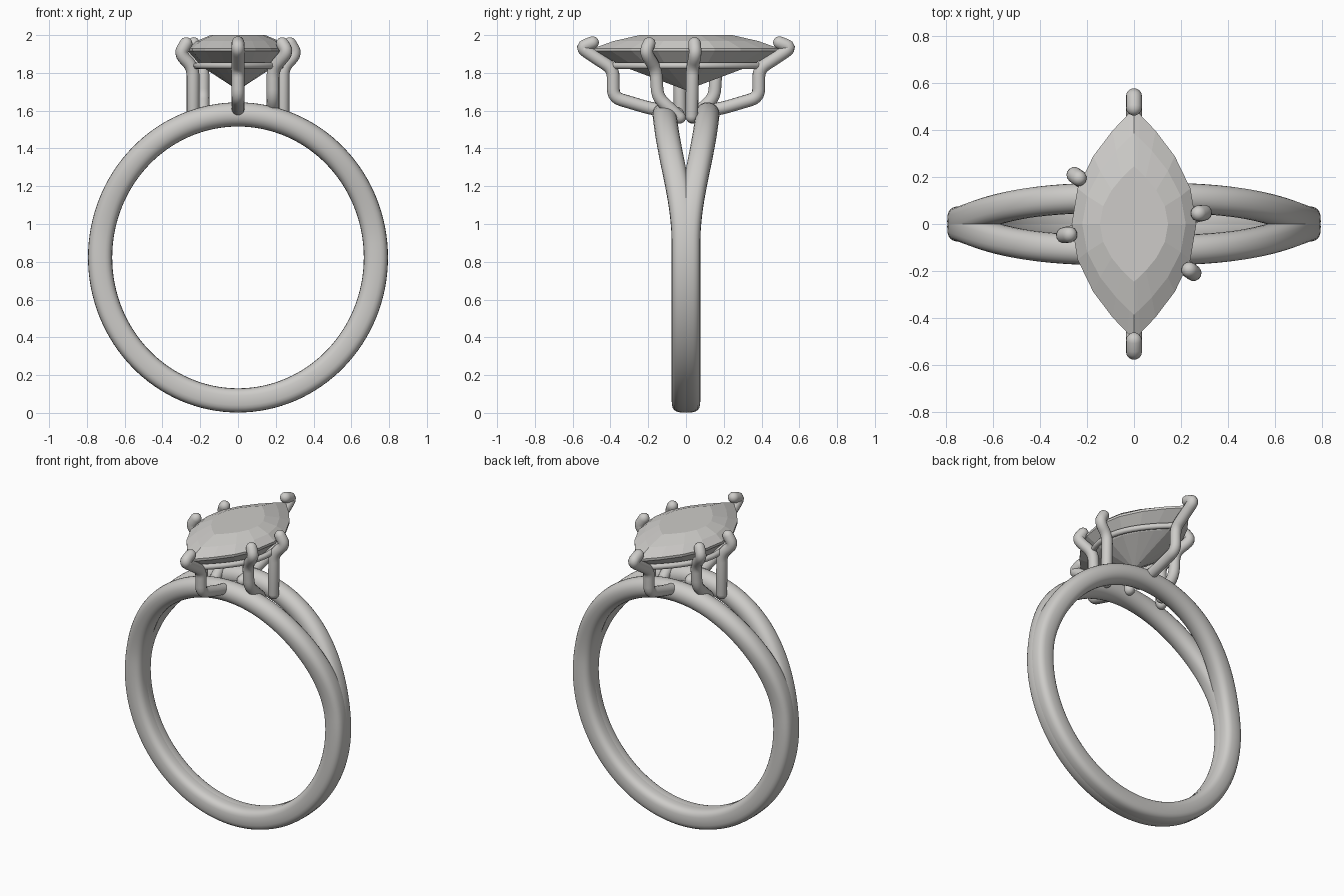
import bpy, bmesh, math
from mathutils import Vector

cube = bpy.data.objects.get("Cube")
if cube:
    bpy.data.objects.remove(cube, do_unlink=True)


def material(name, rgb):
    mat = bpy.data.materials.new(name)
    mat.use_nodes = True
    colour = (*rgb, 1)
    mat.diffuse_color = colour
    mat.node_tree.nodes["Principled BSDF"].inputs["Base Color"].default_value = colour
    return mat


silver = material("warm silver", (0.61, 0.60, 0.58))


def loft(name, rings, closed=False, smooth=True):
    """Join rings of points into a skin; open ends are capped."""
    bm = bmesh.new()
    loops = [[bm.verts.new(p) for p in ring] for ring in rings]
    pairs = list(zip(loops, loops[1:]))
    if closed:
        pairs.append((loops[-1], loops[0]))
    for a, b in pairs:
        n = len(a)
        for i in range(n):
            j = (i + 1) % n
            bm.faces.new((a[i], a[j], b[j], b[i]))
    if not closed:
        bm.faces.new(loops[0])
        bm.faces.new(loops[-1])
    bmesh.ops.remove_doubles(bm, verts=bm.verts, dist=1e-5)
    bmesh.ops.recalc_face_normals(bm, faces=bm.faces)
    mesh = bpy.data.meshes.new(name)
    bm.to_mesh(mesh)
    bm.free()
    mesh.materials.append(silver)
    obj = bpy.data.objects.new(name, mesh)
    bpy.context.collection.objects.link(obj)
    if smooth:
        mesh.shade_smooth()
    return obj


def rounded(points, bend=0.045, steps=5):
    """Replace each inner corner of a path by a small curve."""
    pts = [Vector(p) for p in points]
    path = [pts[0]]
    for a, b, c in zip(pts, pts[1:], pts[2:]):
        p = b + (a - b).normalized() * min(bend, (a - b).length * 0.45)
        q = b + (c - b).normalized() * min(bend, (c - b).length * 0.45)
        for k in range(steps + 1):
            t = k / steps
            path.append(p * (1 - t) ** 2 + b * 2 * t * (1 - t) + q * t * t)
    return path + [pts[-1]]


def tube(name, path, radius, closed=False, sides=14):
    """Sweep a circle along a path; open ends get round caps."""
    n = len(path)
    stations = []
    for i, p in enumerate(path):
        before = path[i - 1] if closed or i else p
        after = path[(i + 1) % n] if closed or i < n - 1 else p
        stations.append((p, (after - before).normalized(), radius))
    if not closed:
        def cap(station, sign):
            p, d, r = station
            angles = [math.radians(a) for a in (25, 50, 70, 85)]
            return [(p + d * sign * r * math.sin(a), d, r * math.cos(a)) for a in angles]
        stations = cap(stations[0], -1)[::-1] + stations + cap(stations[-1], 1)
    side = stations[0][1].orthogonal().normalized()
    if closed:
        side = Vector((0, 0, 1))
    rings = []
    for p, d, r in stations:
        side = (side - d * side.dot(d)).normalized()
        up = d.cross(side)
        angles = [2 * math.pi * k / sides for k in range(sides)]
        rings.append([p + (side * math.cos(a) + up * math.sin(a)) * r for a in angles])
    return loft(name, rings, closed)


# Split band: two strands that part towards the top
def smoothstep(t):
    t = max(0, min(1, t))
    return t * t * (3 - 2 * t)


def strand(name, sign):
    rings = []
    for i in range(128):
        a = 2 * math.pi * i / 128
        dx, dz = math.sin(a), math.cos(a)
        split = smoothstep((0.823 + 0.757 * dz - 0.9) / 0.8)
        y = 0.012 + 0.108 * split
        power = 2 / (2.9 - 0.9 * split)
        ring = []
        for k in range(24):
            b = 2 * math.pi * k / 24
            c, s = math.cos(b), math.sin(b)
            out = 0.064 * math.copysign(abs(c) ** power, c)
            wide = 0.064 * math.copysign(abs(s) ** power, s)
            ring.append((dx * (0.73 + out), sign * y + wide, 0.823 + dz * (0.757 + out)))
        rings.append(ring)
    loft(name, rings, closed=True)


strand("band_front_strand", -1)
strand("band_back_strand", 1)

# Prongs: three on one side, repeated by a half turn
prongs = {
    "end_prong": [(0, -0.045, 1.585), (0, -0.20, 1.615), (0, -0.385, 1.67),
                  (0, -0.385, 1.82), (0, -0.56, 1.935), (0, -0.495, 1.96)],
    "corner_prong": [(0.185, -0.035, 1.565), (0.185, -0.15, 1.67), (0.185, -0.16, 1.82),
                     (0.262, -0.215, 1.91), (0.235, -0.195, 1.955)],
    "side_prong": [(0.238, 0.03, 1.57), (0.238, 0.035, 1.83),
                   (0.308, 0.05, 1.90), (0.275, 0.045, 1.955)],
}
for name, points in prongs.items():
    for label, turn in (("front", 1), ("back", -1)):
        path = rounded([(x * turn, y * turn, z) for x, y, z in points])
        tube(label + "_" + name, path, 0.034)


# Pointed oval outline shared by the rail and the stone
def outline(width, length, z, n):
    angles = [2 * math.pi * i / n for i in range(n)]
    return [Vector((math.copysign(width * math.cos(a) ** 2, math.cos(a)),
                    length * math.sin(a), z)) for a in angles]


tube("support_rail", outline(0.225, 0.385, 1.838, 48), 0.018, closed=True, sides=10)

# Faceted stone, from the table down to the point
levels = [(0.145, 0.245, 2.0), (0.22, 0.385, 1.968), (0.265, 0.49, 1.93),
          (0.265, 0.49, 1.915), (0.19, 0.33, 1.832), (0.002, 0.004, 1.71)]
loft("stone", [outline(w, l, z, 20) for w, l, z in levels], smooth=False)
